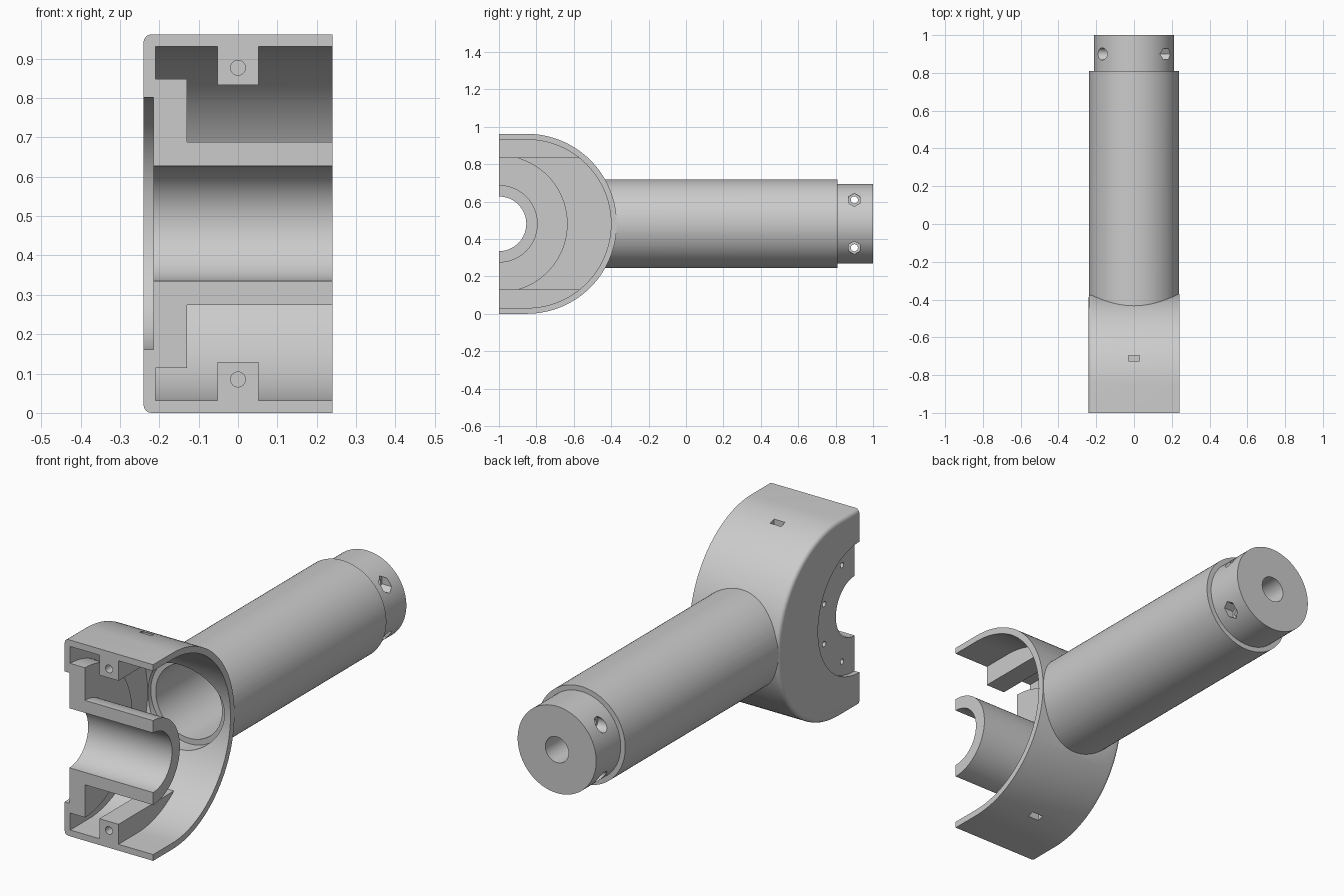
import bpy, bmesh
from math import pi, cos, sin, asin

if "Cube" in bpy.data.objects:
    bpy.data.objects.remove(bpy.data.objects["Cube"])

ZC = 0.481            # height of the common axis
YC = -0.851           # centre of the rounded housing back


def arc(cu, cv, r, a0, a1, n):
    return [(cu + r * cos(a0 + (a1 - a0) * i / n),
             cv + r * sin(a0 + (a1 - a0) * i / n)) for i in range(n + 1)]


def circle(cu, cv, r, n=96, phase=0.0):
    return arc(cu, cv, r, phase, phase + 2 * pi, n)[:-1]


def rect(u0, u1, v0, v1):
    return [(u0, v0), (u1, v0), (u1, v1), (u0, v1)]


def prism(name, pts, axis, a, b, round_start=0.0):
    """Extrude a profile along x (profile in y,z) or along y (profile in x,z)."""
    place = (lambda u, v, w: (w, u, v)) if axis == 'x' else (lambda u, v, w: (u, w, v))
    bm = bmesh.new()
    start = [bm.verts.new(place(u, v, a)) for u, v in pts]
    end = [bm.verts.new(place(u, v, b)) for u, v in pts]
    cap = bm.faces.new(start)
    bm.faces.new(end)
    n = len(pts)
    for i in range(n):
        j = (i + 1) % n
        bm.faces.new((start[i], start[j], end[j], end[i]))
    bmesh.ops.recalc_face_normals(bm, faces=bm.faces)
    if round_start:
        bmesh.ops.bevel(bm, geom=list(cap.edges), offset=round_start, segments=4,
                        profile=0.5, affect='EDGES')
    me = bpy.data.meshes.new(name)
    bm.to_mesh(me)
    bm.free()
    ob = bpy.data.objects.new(name, me)
    bpy.context.collection.objects.link(ob)
    return ob


def combine(target, other, op):
    mod = target.modifiers.new(op.lower(), 'BOOLEAN')
    mod.operation, mod.object, mod.solver = op, other, 'EXACT'
    bpy.context.view_layer.objects.active = target
    bpy.ops.object.modifier_apply(modifier=mod.name)
    bpy.data.objects.remove(other)


def add(*args):
    combine(body, prism('addition', *args), 'UNION')


def cut(*args):
    combine(body, prism('cutter', *args), 'DIFFERENCE')


def d_shape(r):
    return [(-1.1, ZC - r)] + arc(YC, ZC, r, -pi / 2, pi / 2, 64) + [(-1.1, ZC + r)]


# Rounded housing with a soft left edge, and the stepped arm
body = prism('housing_with_arm', d_shape(0.481), 'x', -0.24, 0.24, 0.02)
add(circle(0, ZC, 0.2375), 'y', -0.52, 0.81)
add(circle(0, ZC, 0.213), 'y', 0.7, 1.0)

# Housing cavity, open on the right
cut(d_shape(0.45), 'x', -0.21, 0.4)

# Hollow arm, with a narrow bore through its end
cut(circle(0, ZC, 0.207), 'y', -0.6, -0.38)
cut(circle(0, ZC, 0.18), 'y', -0.5, 0.77)
cut(circle(0, ZC, 0.063, 48), 'y', 0.7, 1.1)

# Bearing boss and hub
add(circle(-1, ZC, 0.367), 'x', -0.22, -0.13)
add(circle(-1, ZC, 0.207), 'x', -0.2, 0.24)
cut(circle(-1, ZC, 0.32), 'x', -0.3, -0.215)
cut(circle(-1, ZC, 0.146), 'x', -0.3, 0.3)

# Blind screw holes around the boss
for k in (-67.5, -22.5, 22.5, 67.5):
    a = k * pi / 180
    cut(circle(-1 + 0.256 * cos(a), ZC + 0.256 * sin(a), 0.013, 20), 'x', -0.3, -0.155)

# Screw lugs with captive nut slots, top and bottom
for s in (1, -1):
    side = [(-1.05, 0.352)] + arc(YC, 0, 0.465, asin(0.352 / 0.465), pi / 2, 24) + [(-1.05, 0.465)]
    add([(y, ZC + s * z) for y, z in side], 'x', -0.052, 0.052)
    cut(circle(0, ZC + s * 0.396, 0.019, 32), 'y', -1.1, -0.67)
    lo, hi = sorted((ZC + s * 0.37, ZC + s * 0.6))
    cut(rect(-0.725, -0.695, lo, hi), 'x', -0.03, 0.03)

# Cross bolts in the arm end: round head seat on the left, hex nut seat on the right
for s in (1, -1):
    z = ZC + s * 0.128
    cut(circle(0.9, z, 0.019, 32), 'x', -0.3, 0.3)
    cut(circle(0.9, z, 0.032, 32), 'x', -0.3, -0.13)
    cut(circle(0.9, z, 0.035, 6, pi / 2), 'x', 0.13, 0.3)

# Flat split face at the front
cut(rect(-1.5, -1.0, -0.3, 1.3), 'x', -0.5, 0.5)

bpy.ops.object.select_all(action='DESELECT')
body.select_set(True)
bpy.context.view_layer.objects.active = body
bpy.ops.object.shade_smooth_by_angle(angle=pi / 6)
